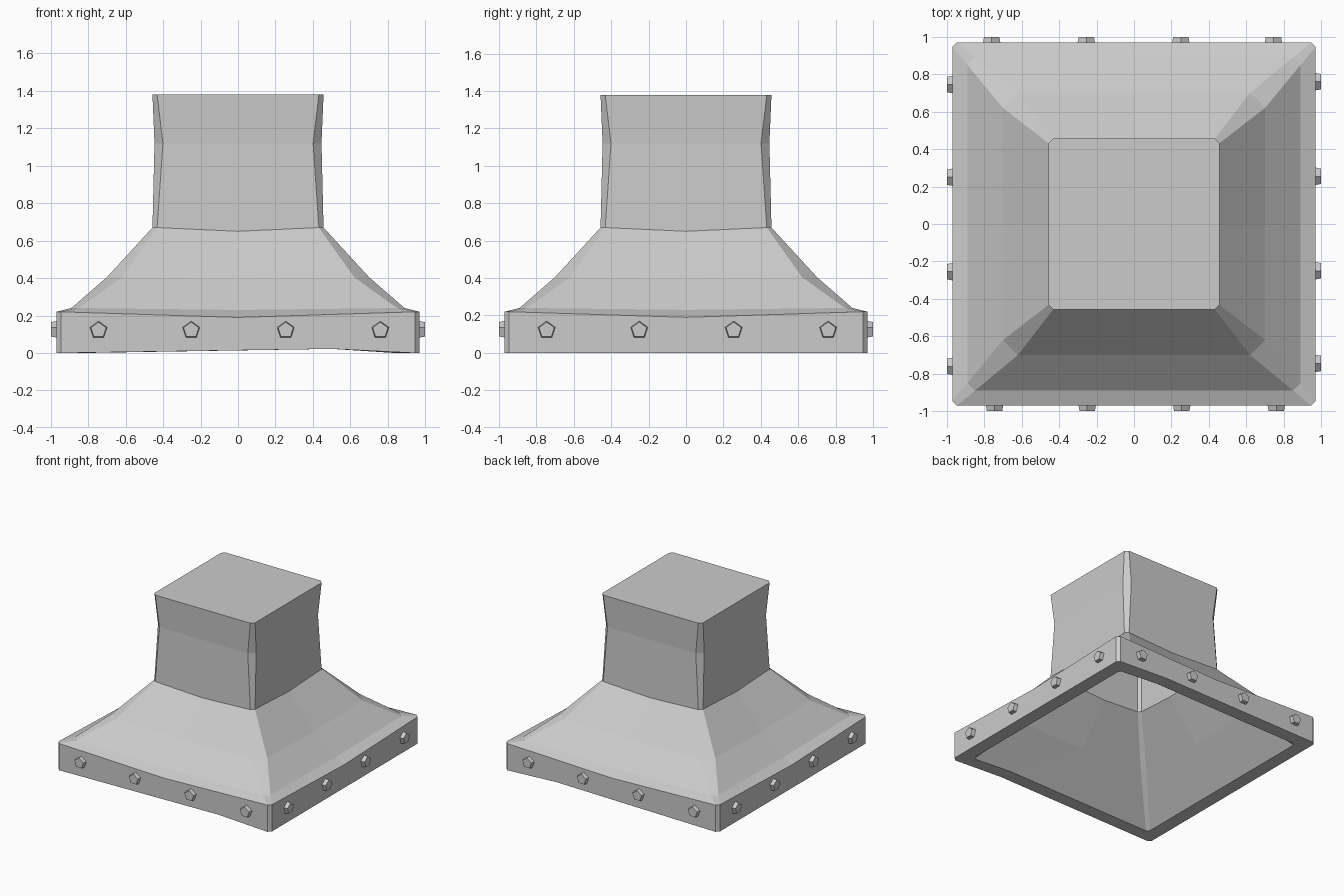
import bpy, bmesh, math
from mathutils import Matrix, Vector

if "Cube" in bpy.data.objects:
    bpy.data.objects.remove(bpy.data.objects["Cube"])


def make_object(name, bm):
    bmesh.ops.recalc_face_normals(bm, faces=bm.faces[:])
    me = bpy.data.meshes.new(name)
    bm.to_mesh(me)
    bm.free()
    ob = bpy.data.objects.new(name, me)
    bpy.context.collection.objects.link(ob)
    return ob


# Square ring with cut corners and a midpoint on each side
def ring(bm, half, cut, z, z_mid, lift=0.0):
    verts = []
    for k in range(4):
        rot = Matrix.Rotation(k * math.pi / 2, 3, 'Z')
        x_mid, zm = 0.0, z_mid
        if lift and k % 2 == 0:          # front and back bottom edges bow up
            x_mid, zm = (0.5 if k == 0 else -0.5), z_mid + lift
        pts = [(-(half - cut), -half, z), (x_mid, -half, zm), (half - cut, -half, z)]
        verts += [bm.verts.new(rot @ Vector(p)) for p in pts]
    return verts


# Hood shell: from the inner ceiling down to the rim, then up the outside
profile = [
    (0.35, 0.02, 1.27, 1.27, 0),
    (0.35, 0.02, 0.62, 0.60, 0),
    (0.61, 0.03, 0.30, 0.29, 0),
    (0.86, 0.02, 0.00, 0.00, 0.022),
    (0.97, 0.025, 0.00, 0.00, 0.022),
    (0.97, 0.025, 0.22, 0.19, 0),
    (0.89, 0.04, 0.24, 0.23, 0),
    (0.70, 0.08, 0.405, 0.395, 0),
    (0.457, 0.025, 0.67, 0.65, 0),
    (0.446, 0.045, 1.12, 1.12, 0),
    (0.457, 0.025, 1.38, 1.38, 0),
]
bm = bmesh.new()
rings = [ring(bm, *p) for p in profile]
for a, b in zip(rings, rings[1:]):
    n = len(a)
    for i in range(n):
        j = (i + 1) % n
        bm.faces.new((a[i], a[j], b[j], b[i]))
bm.faces.new(rings[0])
bm.faces.new(rings[-1])
make_object("hood_shell", bm)

# Five-sided rivets, four on each side of the band
sides = ("front", "right", "back", "left")
for k, side in enumerate(sides):
    for i, x in enumerate((-0.745, -0.25, 0.255, 0.76)):
        bm = bmesh.new()
        bmesh.ops.create_cone(bm, cap_ends=True, segments=5,
                              radius1=0.043, radius2=0.052, depth=0.05)
        first = next(iter(bm.verts)).co
        spin = math.pi / 2 - math.atan2(first.y, first.x)
        # the narrow end of the cone faces outward
        m = (Matrix.Rotation(k * math.pi / 2, 4, 'Z')
             @ Matrix.Translation((x, -0.975, 0.122))
             @ Matrix.Rotation(-math.pi / 2, 4, 'X')
             @ Matrix.Rotation(spin + math.pi, 4, 'Z'))
        bmesh.ops.transform(bm, matrix=m, verts=bm.verts[:])
        make_object(f"rivet_{side}_{i + 1}", bm)
